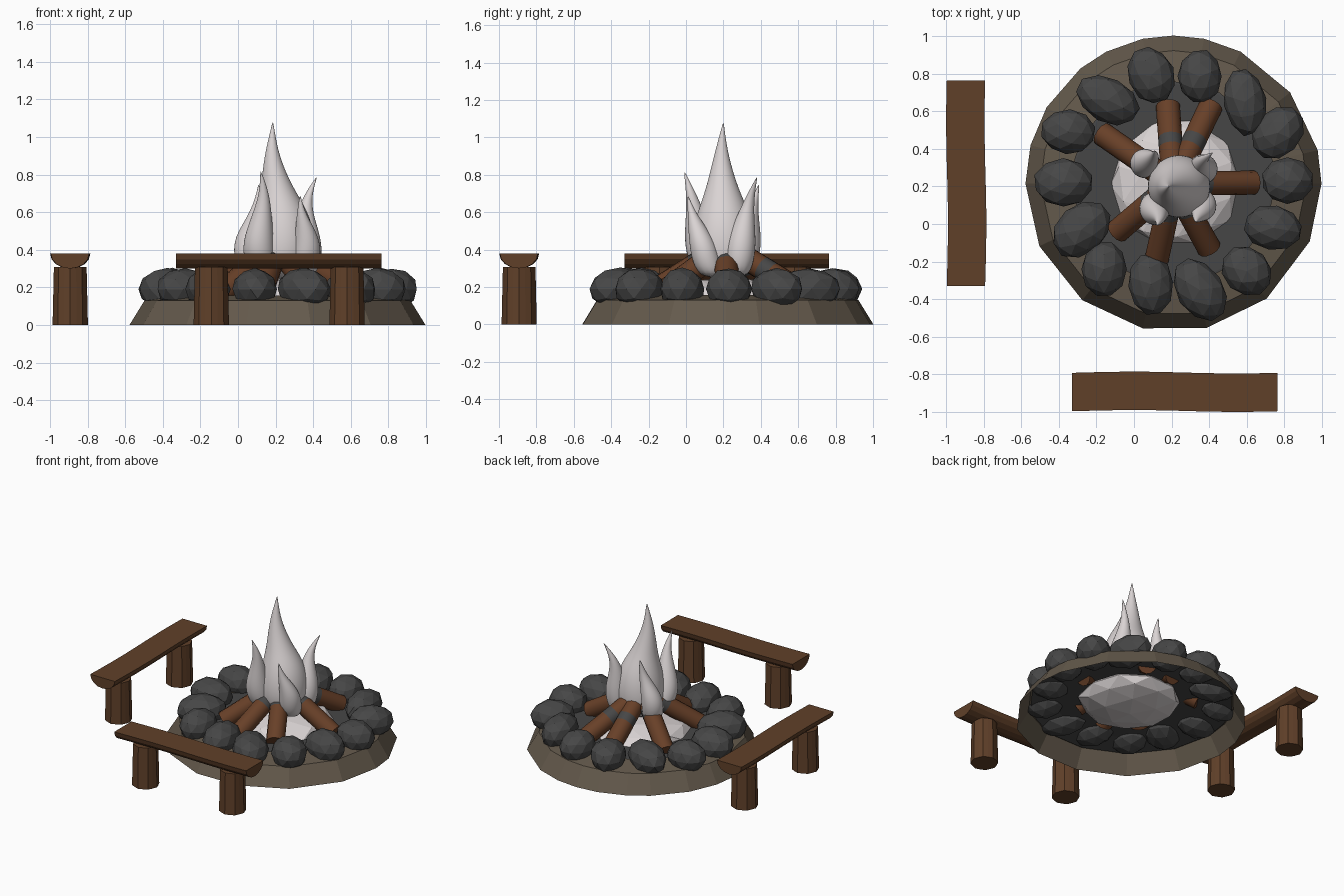
import bpy
import bmesh
import random
from math import sin, cos, pi, radians
from mathutils import Vector, Matrix

random.seed(4)
if "Cube" in bpy.data.objects:
    bpy.data.objects.remove(bpy.data.objects["Cube"])

CX, CY = 0.21, 0.215  # centre of the fire pit


def material(name, color):
    mat = bpy.data.materials.new(name)
    mat.use_nodes = True
    mat.diffuse_color = (*color, 1)
    mat.node_tree.nodes["Principled BSDF"].inputs["Base Color"].default_value = (*color, 1)
    return mat


EARTH = material("earth brown", (0.127, 0.101, 0.072))
STONE = material("dark stone", (0.062, 0.062, 0.062))
BENCH = material("bench wood", (0.117, 0.051, 0.022))
LOG = material("log wood", (0.138, 0.051, 0.021))
PALE = material("pale flame", (0.70, 0.655, 0.655))


def finish(name, bm, *mats, recalc=True):
    if recalc:
        bmesh.ops.recalc_face_normals(bm, faces=bm.faces[:])
    mesh = bpy.data.meshes.new(name)
    bm.to_mesh(mesh)
    bm.free()
    for mat in mats:
        mesh.materials.append(mat)
    obj = bpy.data.objects.new(name, mesh)
    bpy.context.collection.objects.link(obj)
    return obj


def bridge(bm, lower, upper):
    n = len(lower)
    return [bm.faces.new((lower[i], lower[(i + 1) % n], upper[(i + 1) % n], upper[i]))
            for i in range(n)]


def loft(keys, sides, axis=Vector((0, 0, 1)), band=None, groove=0):
    """Skin circles (x, y, z, radius) along an axis; band is a recoloured segment."""
    bm = bmesh.new()
    turn = axis.to_track_quat('Z', 'Y')
    rings = []
    for x, y, z, r in keys:
        ring = []
        for i in range(sides):
            a = 2 * pi * i / sides
            reach = r * (1 - groove * (i % 2))
            offset = turn @ Vector((reach * cos(a), reach * sin(a), 0))
            ring.append(bm.verts.new(Vector((x, y, z)) + offset))
        rings.append(ring)
    for k in range(len(rings) - 1):
        for face in bridge(bm, rings[k], rings[k + 1]):
            face.material_index = 1 if k == band else 0
    bm.faces.new(rings[0][::-1])
    bm.faces.new(rings[-1])
    return bm


# Earth mound: open underneath, faceted sloping wall and a raised lip
angles = [0, 13, 38, 63, 78, 90, 102, 117, 129, 149, 165, 180, 205, 232, 258, 283, 309, 337]


def outline(bm, r, z):
    return [bm.verts.new((CX + r * cos(radians(a)), CY + r * sin(radians(a)), z)) for a in angles]


def terrace(name, mat, steps, capped):
    bm = bmesh.new()
    rings = [outline(bm, r, z) for r, z in steps]
    for a, b in zip(rings, rings[1:]):
        bridge(bm, a, b)
    if capped:
        bm.faces.new(rings[-1])
    finish(name, bm, mat, recalc=False)


terrace("earth_mound", EARTH, ((0.787, 0), (0.707, 0.13), (0.54, 0.157)), False)
terrace("ash_floor", STONE, ((0.697, 0.124), (0.53, 0.15)), True)


def boulder(name, place, size, angle, mat, rough):
    bm = bmesh.new()
    bmesh.ops.create_icosphere(bm, subdivisions=2, radius=1)
    for v in bm.verts:
        v.co *= random.uniform(1 - rough, 1 + rough / 2)
    bm.transform(Matrix.Translation(place) @ Matrix.Rotation(radians(angle), 4, 'Z')
                 @ Matrix.Diagonal((*size, 1)))
    return finish(name, bm, mat)


# Ring of stones: x, y, long radius, short radius, heading
stones = [
    (0.09, 0.79, 0.155, 0.125, 110), (0.35, 0.785, 0.145, 0.12, 90),
    (0.59, 0.65, 0.185, 0.115, 100), (0.765, 0.485, 0.155, 0.125, 45),
    (0.815, 0.23, 0.14, 0.125, 0), (0.74, -0.02, 0.16, 0.12, -10),
    (0.60, -0.25, 0.145, 0.125, -45), (0.35, -0.35, 0.185, 0.125, -57),
    (0.09, -0.32, 0.165, 0.12, 95), (-0.16, -0.24, 0.15, 0.12, 90),
    (-0.28, -0.03, 0.175, 0.13, 40), (-0.375, 0.22, 0.16, 0.13, 0),
    (-0.35, 0.49, 0.145, 0.12, -5), (-0.14, 0.66, 0.18, 0.12, -27),
]
for i, (x, y, a, b, heading) in enumerate(stones):
    boulder(f"stone_{i + 1}", (x, y, 0.19), (a, b, 0.113), heading, STONE, 0.04)

# Pale ember bed
boulder("ember_bed", (0.22, 0.22, 0.14), (0.35, 0.35, 0.115), 20, PALE, 0.05)

# Logs leaning together with a charred band, set further out on the two back logs
log_ends = [(-0.17, 0.48), (0.18, 0.63), (0.41, 0.63), (0.64, 0.22),
            (0.40, -0.13), (0.12, -0.19), (-0.09, -0.04)]
for i, (x, y) in enumerate(log_ends):
    foot = Vector((x, y, 0.165))
    head = Vector((CX, CY, 0.42))
    head = head + (foot - head) * 0.1
    char = 0.46 if i in (1, 2) else 0.64
    keys = [(*foot.lerp(head, t), 0.064) for t in (0, char, char + 0.14, 1)]
    obj = finish(f"log_{i + 1}", loft(keys, 12, head - foot, band=1), LOG, STONE)
    for p in obj.data.polygons:
        p.use_smooth = len(p.vertices) == 4

# Flames: rings of x, y, z, radius from base to tip
flames = {
    "main_flame": [
        (0.23, 0.2, 0.24, 0.12), (0.24, 0.2, 0.34, 0.175), (0.24, 0.2, 0.48, 0.175),
        (0.235, 0.2, 0.6, 0.145), (0.215, 0.195, 0.7, 0.1), (0.19, 0.19, 0.82, 0.062),
        (0.18, 0.19, 0.93, 0.034), (0.183, 0.195, 1.02, 0.014), (0.185, 0.2, 1.08, 0.002)],
    "front_right_flame": [
        (0.13, 0.12, 0.26, 0.06), (0.11, 0.09, 0.36, 0.09), (0.11, 0.07, 0.47, 0.083),
        (0.13, 0.05, 0.6, 0.05), (0.14, 0.025, 0.71, 0.025), (0.12, -0.01, 0.82, 0.002)],
    "front_left_flame": [
        (0.35, 0.14, 0.25, 0.06), (0.36, 0.11, 0.33, 0.08), (0.37, 0.09, 0.43, 0.075),
        (0.355, 0.06, 0.52, 0.05), (0.335, 0.03, 0.6, 0.022), (0.33, 0.01, 0.69, 0.002)],
    "back_left_flame": [
        (0.36, 0.28, 0.25, 0.06), (0.37, 0.29, 0.37, 0.085), (0.365, 0.3, 0.48, 0.075),
        (0.355, 0.32, 0.59, 0.045), (0.37, 0.345, 0.69, 0.022), (0.42, 0.38, 0.79, 0.002)],
    "back_right_flame": [
        (0.07, 0.3, 0.27, 0.06), (0.05, 0.32, 0.37, 0.08), (0.055, 0.33, 0.47, 0.075),
        (0.09, 0.345, 0.57, 0.045), (0.11, 0.365, 0.66, 0.022), (0.11, 0.39, 0.75, 0.002)],
}
for name, keys in flames.items():
    obj = finish(name, loft(keys, 12), PALE)
    obj.data.shade_smooth()
    obj.modifiers.new("Smooth", 'SUBSURF').levels = 2

# Benches: half-log seat with a slight wave on two grooved posts
MID, SPAN, OFF = 0.217, 0.547, -0.892


def bench(name, swap):
    def place(obj):
        # The side bench is the front one mirrored across the diagonal
        if swap:
            for v in obj.data.vertices:
                v.co.x, v.co.y = v.co.y, v.co.x
            obj.data.flip_normals()

    bm = bmesh.new()
    rows = []
    for s in range(9):
        t = s / 4 - 1
        wave = 0.005 * sin(pi * (0.1 - t))
        rows.append([bm.verts.new((MID + SPAN * t,
                                   OFF + wave + 0.102 * cos(pi + pi * i / 8),
                                   0.38 + 0.08 * sin(pi + pi * i / 8)))
                     for i in range(9)])
    for a, b in zip(rows, rows[1:]):
        bridge(bm, a, b)
    bm.faces.new(rows[0])
    bm.faces.new(rows[-1])
    place(finish(name + "_seat", bm, BENCH))
    for side, x in (("right", -0.142), ("left", 0.58)):
        keys = [(x, OFF, 0, 0.094), (x, OFF, 0.308, 0.087)]
        place(finish(f"{name}_{side}_post", loft(keys, 16, groove=0.06), BENCH))


bench("front_bench", False)
bench("side_bench", True)
